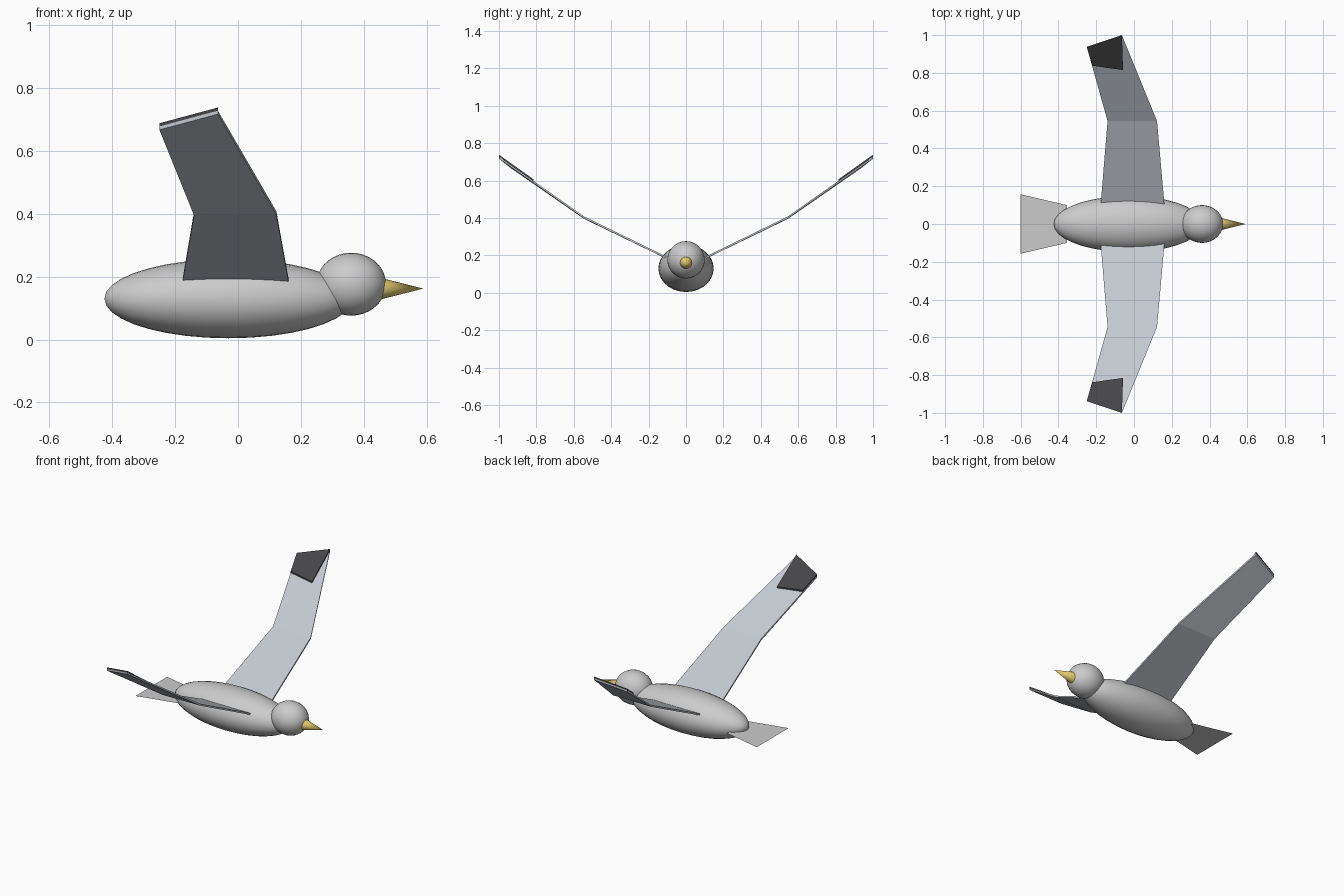
import bpy, bmesh, math

if "Cube" in bpy.data.objects:
    bpy.data.objects.remove(bpy.data.objects["Cube"])


def material(name, rgb):
    m = bpy.data.materials.new(name)
    m.diffuse_color = (*rgb, 1)
    m.use_nodes = True
    m.node_tree.nodes["Principled BSDF"].inputs["Base Color"].default_value = m.diffuse_color
    return m


wing_grey = material("wing_grey", (0.55, 0.58, 0.63))
tip_dark = material("tip_dark", (0.06, 0.06, 0.065))
gold = material("gold", (0.78, 0.58, 0.16))


def ellipsoid(name, centre, radii):
    bpy.ops.mesh.primitive_uv_sphere_add(segments=28, ring_count=18, location=centre,
                                         rotation=(0, math.pi / 2, 0))
    ob = bpy.context.object
    ob.name = name
    ob.scale = (radii[2], radii[1], radii[0])  # poles lie along x
    bpy.ops.object.shade_smooth()


def sheet(name, quads, thickness=0, mat=None, side=1):
    """Quads given as corner points, extruded straight up by thickness."""
    bm = bmesh.new()
    for quad in quads:
        bm.faces.new([bm.verts.new((x, y * side, z)) for x, y, z in quad])
    bmesh.ops.remove_doubles(bm, verts=bm.verts, dist=0.0001)
    if thickness:
        ext = bmesh.ops.extrude_face_region(bm, geom=bm.faces[:], use_keep_orig=True)
        top = [g for g in ext["geom"] if isinstance(g, bmesh.types.BMVert)]
        bmesh.ops.translate(bm, verts=top, vec=(0, 0, thickness))
    bmesh.ops.recalc_face_normals(bm, faces=bm.faces)
    me = bpy.data.meshes.new(name)
    bm.to_mesh(me)
    bm.free()
    ob = bpy.data.objects.new(name, me)
    bpy.context.collection.objects.link(ob)
    if mat:
        me.materials.append(mat)


# Body and head
ellipsoid("body", (-0.03, 0, 0.13), (0.395, 0.148, 0.126))
ellipsoid("head", (0.36, 0, 0.176), (0.111, 0.1, 0.1))

# Beak
bpy.ops.mesh.primitive_cone_add(vertices=16, radius1=0.034, radius2=0, depth=0.135,
                                location=(0.522, 0, 0.162), rotation=(0, math.pi / 2, 0))
beak = bpy.context.object
beak.name = "beak"
beak.data.materials.append(gold)
bpy.ops.object.shade_smooth_by_angle(angle=math.radians(40))

# Flat tail fan
z = 0.117
sheet("tail", [[(-0.6, -0.157, z), (-0.355, -0.1, z), (-0.355, 0.1, z), (-0.6, 0.157, z)]])

# Wings: inner and outer panel, with a dark patch lying on the tip
root = [(-0.18, 0.06, 0.16), (0.165, 0.06, 0.16)]
elbow = [(-0.14, 0.545, 0.395), (0.122, 0.545, 0.397)]
tip = [(-0.25, 0.938, 0.667), (-0.064, 1.0, 0.717)]
patch = [(-0.222, 0.838, 0.608), (-0.058, 0.815, 0.595), (-0.064, 1.0, 0.727), (-0.25, 0.938, 0.677)]
for label, side in (("left", 1), ("right", -1)):
    sheet(label + "_wing", [[root[0], root[1], elbow[1], elbow[0]],
                            [elbow[0], elbow[1], tip[1], tip[0]]], 0.011, wing_grey, side)
    sheet(label + "_wing_tip", [patch], 0.011, tip_dark, side)
